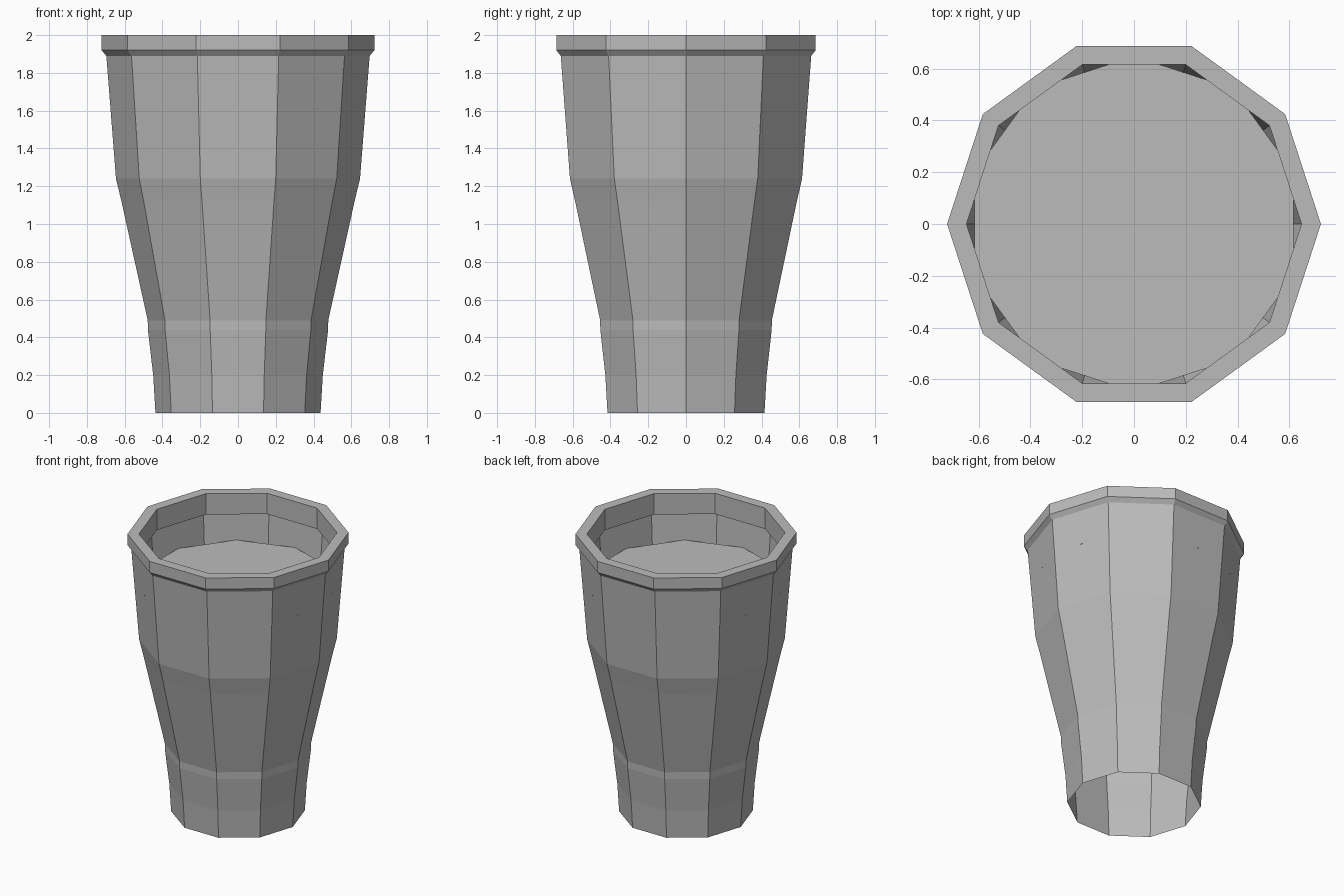
import bpy
import bmesh
from math import cos, sin, pi

cube = bpy.data.objects.get("Cube")
if cube:
    bpy.data.objects.remove(cube)

SIDES = 10


def make_material(name, value):
    mat = bpy.data.materials.new(name)
    mat.use_nodes = True
    color = (value, value, value, 1)
    mat.diffuse_color = color
    mat.node_tree.nodes["Principled BSDF"].inputs["Base Color"].default_value = color
    return mat


def add_ring(bm, radius, z, turn=0):
    return [bm.verts.new((radius * cos(2 * pi * i / SIDES + turn),
                          radius * sin(2 * pi * i / SIDES + turn), z))
            for i in range(SIDES)]


def finish(bm, name, mat):
    mesh = bpy.data.meshes.new(name)
    bm.to_mesh(mesh)
    bm.free()
    mesh.materials.append(mat)
    obj = bpy.data.objects.new(name, mesh)
    bpy.context.collection.objects.link(obj)
    return obj


def lathe(name, profile, mat):
    bm = bmesh.new()
    rings = [add_ring(bm, r, z) for r, z in profile]
    for low, high in zip(rings, rings[1:]):
        for i in range(SIDES):
            j = (i + 1) % SIDES
            bm.faces.new((low[i], low[j], high[j], high[i]))
    return finish(bm, name, mat)


grey = make_material("light grey", 0.5)

# Faceted cup: open foot, flared wall, thick rim and inner lip
lathe("cup_wall_and_rim", [
    (0.437, 0), (0.449, 0.2), (0.477, 0.44), (0.478, 0.49),
    (0.617, 1.12), (0.646, 1.24), (0.697, 1.89), (0.722, 1.92),
    (0.722, 2), (0.647, 2), (0.647, 1.85), (0.693, 1.85)], grey)

# Flat drink surface, turned half a facet so its corners meet the wall
bm = bmesh.new()
bm.faces.new(add_ring(bm, 0.648, 1.65, pi / SIDES))
finish(bm, "drink_surface", grey)
